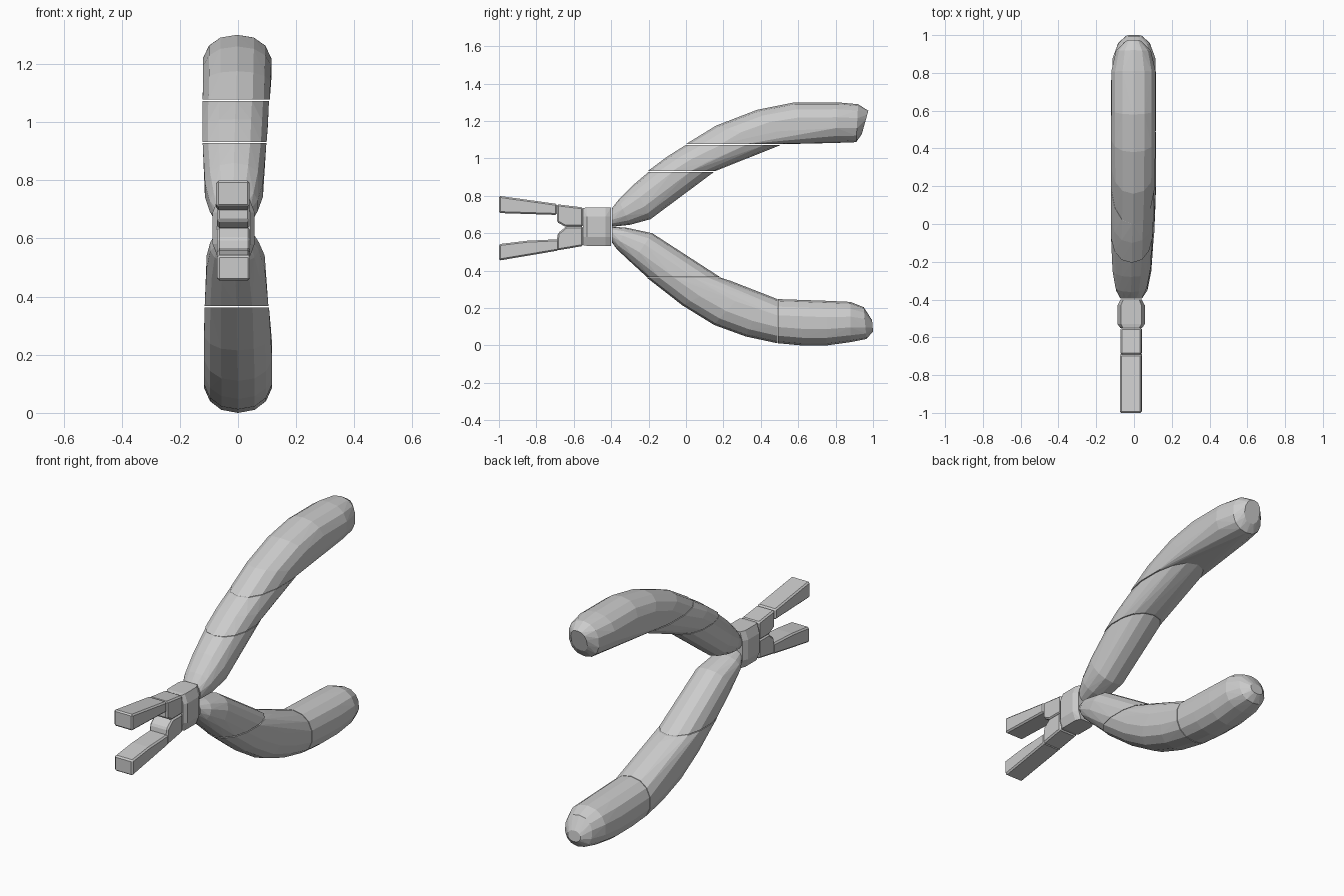
import bpy, bmesh
from math import cos, sin, pi
from mathutils import Vector

SIDES = 14


def finish(bm, name):
    bmesh.ops.recalc_face_normals(bm, faces=bm.faces)
    me = bpy.data.meshes.new(name)
    bm.to_mesh(me)
    bm.free()
    ob = bpy.data.objects.new(name, me)
    bpy.context.collection.objects.link(ob)
    return ob


def power(v, e=0.88):
    return abs(v) ** e * (1 if v >= 0 else -1)


def grip_piece(name, rings):
    """Convex faceted chunk wrapped around rings: (y, z outer, y, z inner, half width, x centre)."""
    bm = bmesh.new()
    for y0, z0, y1, z1, w, cx in rings:
        a, b = Vector((cx, y0, z0)), Vector((cx, y1, z1))
        mid, half = (a + b) / 2, (a - b) / 2
        for i in range(SIDES):
            t = 2 * pi * i / SIDES
            p = mid + half * power(cos(t))
            p.x += w * power(sin(t))
            bm.verts.new(p)
    res = bmesh.ops.convex_hull(bm, input=bm.verts)
    loose = {g for g in res["geom_interior"] + res["geom_unused"]
             if isinstance(g, bmesh.types.BMVert)}
    bmesh.ops.delete(bm, geom=list(loose), context='VERTS')
    return finish(bm, name)


def plate(name, outline, x0, x1, bevel=0.008):
    """Side profile (y, z) extruded across x, with softened edges."""
    bm = bmesh.new()
    f = bm.faces.new([bm.verts.new((x0, y, z)) for y, z in outline])
    ext = bmesh.ops.extrude_face_region(bm, geom=[f])
    vs = [g for g in ext["geom"] if isinstance(g, bmesh.types.BMVert)]
    bmesh.ops.translate(bm, verts=vs, vec=(x1 - x0, 0, 0))
    ob = finish(bm, name)
    m = ob.modifiers.new("bevel", 'BEVEL')
    m.width = bevel
    m.segments = 1
    return ob


# upper handle, three chunks with seams
grip_piece("upper_grip_root", [
    (-0.395, 0.735, -0.395, 0.635, 0.058, -0.015),
    (-0.36, 0.78, -0.30, 0.645, 0.085, -0.015),
    (-0.28, 0.86, -0.19, 0.675, 0.102, -0.014),
    (-0.20, 0.928, 0.15, 0.928, 0.112, -0.012)])
grip_piece("upper_grip_middle", [
    (-0.205, 0.932, 0.155, 0.932, 0.113, -0.012),
    (-0.10, 1.01, 0.24, 0.967, 0.115, -0.010),
    (0.00, 1.073, 0.51, 1.073, 0.117, -0.008)])
grip_piece("upper_grip_end", [
    (0.00, 1.077, 0.51, 1.077, 0.118, -0.006),
    (0.16, 1.175, 0.52, 1.078, 0.118, -0.004),
    (0.38, 1.26, 0.55, 1.078, 0.12, -0.003),
    (0.58, 1.30, 0.64, 1.079, 0.12, -0.003),
    (0.81, 1.30, 0.80, 1.083, 0.12, -0.003),
    (0.92, 1.29, 0.91, 1.087, 0.095, -0.003),
    (0.975, 1.255, 0.94, 1.13, 0.05, -0.003)])

# lower handle, three chunks with seams
grip_piece("lower_grip_root", [
    (-0.395, 0.55, -0.395, 0.635, 0.058, -0.015),
    (-0.37, 0.515, -0.32, 0.63, 0.085, -0.012),
    (-0.29, 0.44, -0.18, 0.60, 0.102, -0.008),
    (-0.21, 0.367, 0.18, 0.367, 0.112, -0.005)])
grip_piece("lower_grip_middle", [
    (-0.21, 0.363, 0.185, 0.363, 0.113, -0.004),
    (-0.02, 0.215, 0.24, 0.345, 0.117, -0.002),
    (0.15, 0.11, 0.33, 0.31, 0.12, 0),
    (0.32, 0.048, 0.42, 0.275, 0.12, 0),
    (0.488, 0.012, 0.488, 0.248, 0.12, 0)])
grip_piece("lower_grip_end", [
    (0.492, 0.012, 0.492, 0.248, 0.12, 0),
    (0.62, 0.0, 0.62, 0.243, 0.12, 0),
    (0.75, 0.0, 0.75, 0.239, 0.12, 0),
    (0.88, 0.018, 0.88, 0.233, 0.115, 0),
    (0.965, 0.035, 0.95, 0.205, 0.085, 0),
    (1.0, 0.075, 0.995, 0.135, 0.04, 0)])

# hinge block, bulging in the middle
bm = bmesh.new()
for y, w in ((-0.55, 0.058), (-0.53, 0.072), (-0.43, 0.072), (-0.40, 0.056)):
    for s in (-1, 1):
        for z, k in ((0.533, 0.75), (0.58, 1), (0.69, 1), (0.738, 0.75)):
            zz = 0.635 + (z - 0.635) * (0.97 if y < -0.54 else 1)
            bm.verts.new((-0.015 + s * w * k, y, zz))
res = bmesh.ops.convex_hull(bm, input=bm.verts)
loose = {g for g in res["geom_interior"] + res["geom_unused"]
         if isinstance(g, bmesh.types.BMVert)}
bmesh.ops.delete(bm, geom=list(loose), context='VERTS')
finish(bm, "hinge_block")

# upper jaw
plate("upper_jaw_base", [(-0.69, 0.755), (-0.69, 0.66), (-0.645, 0.635),
                         (-0.55, 0.635), (-0.55, 0.738)], -0.072, 0.04)
plate("upper_jaw_tip", [(-1.0, 0.80), (-1.0, 0.708), (-0.69, 0.698),
                        (-0.69, 0.757)], -0.075, 0.04)

# lower jaw
plate("lower_jaw_base", [(-0.69, 0.565), (-0.685, 0.60), (-0.64, 0.637),
                         (-0.55, 0.637), (-0.55, 0.532), (-0.69, 0.508)], -0.072, 0.042)
plate("lower_jaw_tip", [(-1.0, 0.542), (-0.85, 0.56), (-0.68, 0.568),
                        (-0.68, 0.508), (-1.0, 0.454)], -0.072, 0.042)
